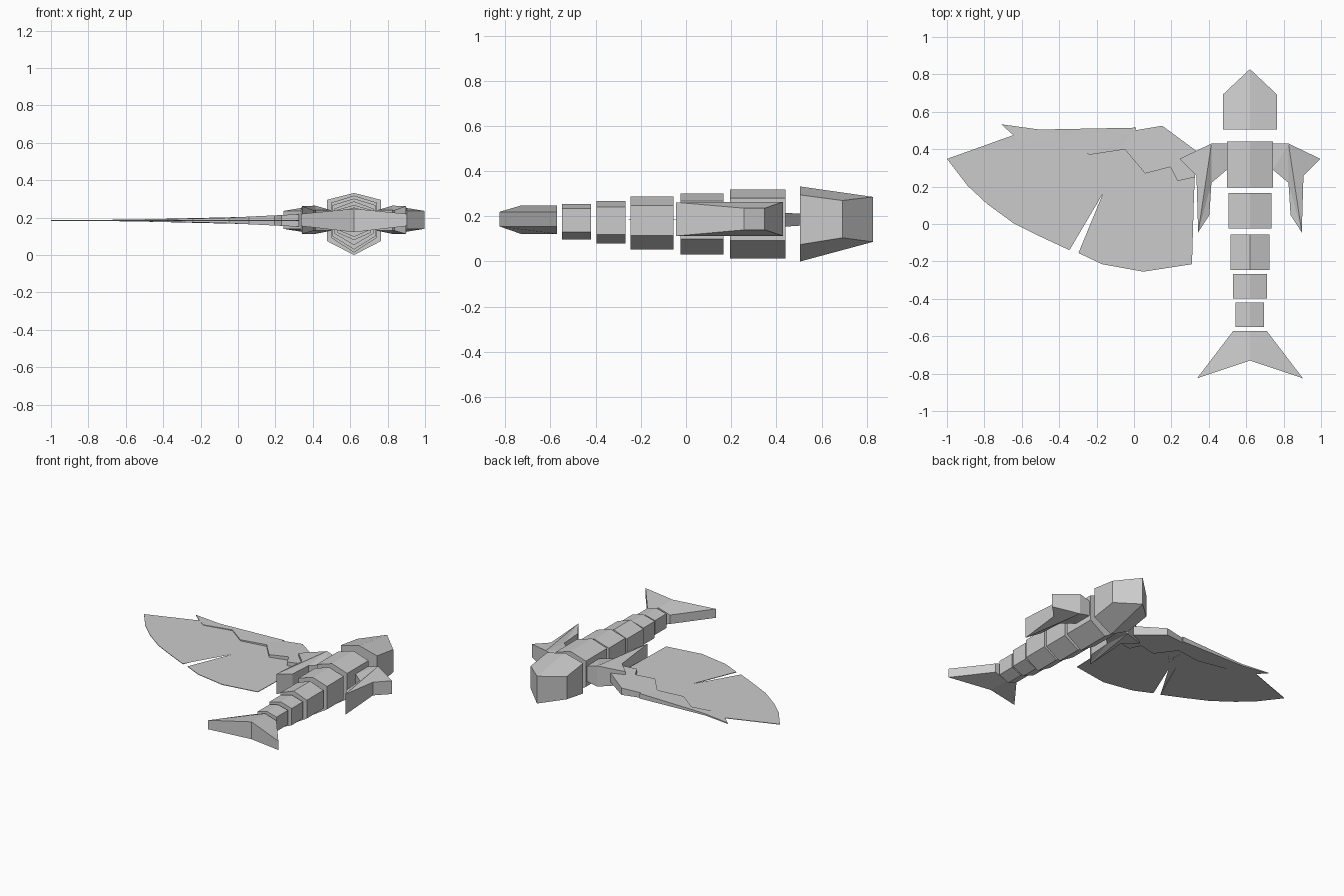
import bpy, bmesh

CX = 0.62   # body axis
MZ = 0.185  # wing mid height


def slab(name, pts, faces, mirror=False):
    """Solid from plan points (x, y, z_low, z_high) and top faces; sides close the border."""
    bm = bmesh.new()
    for sign in ((1, -1) if mirror else (1,)):
        def place(p, k):
            x = p[0] if sign > 0 else 2 * CX - p[0]
            return bm.verts.new((x, p[1], p[k]))
        lo = [place(p, 2) for p in pts]
        hi = [place(p, 3) for p in pts]
        edges = {(f[i - 1], f[i]) for f in faces for i in range(len(f))}
        for f in faces:
            bm.faces.new([hi[i] for i in f])
            bm.faces.new([lo[i] for i in reversed(f)])
        for a, b in edges:
            if (b, a) not in edges:
                bm.faces.new((lo[a], lo[b], hi[b], hi[a]))
    bmesh.ops.triangulate(bm, faces=[f for f in bm.faces if len(f.verts) > 4])
    bmesh.ops.recalc_face_normals(bm, faces=bm.faces)
    me = bpy.data.meshes.new(name)
    bm.to_mesh(me)
    bm.free()
    ob = bpy.data.objects.new(name, me)
    bpy.context.collection.objects.link(ob)
    return ob


def ridged(name, left, ridge):
    """Symmetric slab: two edge points and two ridge points, back then front."""
    (w0, y0, a0, b0), (w1, y1, a1, b1) = left
    pts = [(CX - w0, y0, a0, b0), (CX - w1, y1, a1, b1),
           (CX, *ridge[0]), (CX, *ridge[1]),
           (CX + w0, y0, a0, b0), (CX + w1, y1, a1, b1)]
    return slab(name, pts, [(0, 2, 3, 1), (2, 4, 5, 3)])


def wing_half(x):
    """Half thickness of wing bones, thinning toward the tip."""
    if x > -0.12:
        return 0.012 + (x + 0.12) * 0.048
    return max(0.003, 0.012 + (x + 0.12) * 0.015)


def wing_plate(name, outline, half):
    pts = [(x, y, MZ - half(x), MZ + half(x)) for x, y in outline]
    return slab(name, pts, [tuple(range(len(pts)))])


# head
ridged("head", [(0.145, 0.505, 0.075, 0.295), (0.145, 0.692, 0.105, 0.27)],
       [(0.505, 0.0, 0.332), (0.828, 0.087, 0.286)])

# body segments: half width, back y, front y, bottom, lower side, upper side, top
segments = [
    (0.122, 0.195, 0.44, 0.013, 0.093, 0.28, 0.318),
    (0.114, -0.025, 0.165, 0.03, 0.10, 0.267, 0.302),
    (0.105, -0.245, -0.055, 0.053, 0.115, 0.248, 0.287),
    (0.09, -0.397, -0.268, 0.08, 0.12, 0.242, 0.267),
    (0.076, -0.55, -0.42, 0.097, 0.13, 0.234, 0.254),
]
for i, (w, y0, y1, b, s0, s1, t) in enumerate(segments):
    ridged(f"body_segment_{i + 1}", [(w, y0, s0, s1), (w, y1, s0, s1)],
           [(y0, b, t), (y1, b, t)])

# forked tail
ridged("tail_fin", [(0.283, -0.825, 0.155, 0.22), (0.09, -0.572, 0.155, 0.22)],
       [(-0.73, 0.122, 0.248), (-0.572, 0.122, 0.248)])

# shoulders with a back-swept spike, mirrored about the body
shoulder = [(0.743, 0.43, 0.13, 0.24), (0.826, 0.43, 0.113, 0.264),
            (0.897, -0.045, 0.113, 0.262), (0.837, 0.048, 0.13, 0.24),
            (0.826, 0.22, 0.13, 0.24), (0.743, 0.29, 0.13, 0.24),
            (0.997, 0.348, 0.14, 0.236), (0.906, 0.257, 0.14, 0.236)]
slab("shoulders", shoulder, [(0, 5, 4, 3, 2, 1), (1, 2, 7, 6)], mirror=True)

# wing bones
wing_plate("forearm", [(0.152, 0.525), (0.334, 0.39), (0.325, 0.25), (0.233, 0.23),
                       (0.195, 0.305), (0.06, 0.27), (-0.067, 0.42), (-0.03, 0.495)],
           wing_half)
wing_plate("finger", [(0.012, 0.515), (-0.03, 0.4), (-0.08, 0.394), (-0.24, 0.37),
                      (-0.374, 0.47), (-0.58, 0.43), (-0.645, 0.475), (-0.71, 0.533),
                      (-0.505, 0.505)], wing_half)

# wing membranes, split by a slit
wing_plate("membrane", [
    (-1.0, 0.348), (-0.89, 0.205), (-0.785, 0.107), (-0.645, 0.005), (-0.495, -0.07),
    (-0.345, -0.14), (-0.195, 0.2), (-0.115, 0.26), (-0.1, 0.29), (-0.105, 0.355),
    (-0.055, 0.315), (-0.055, 0.285), (-0.12, 0.22), (-0.165, 0.165), (-0.297, -0.155),
    (-0.17, -0.215), (0.05, -0.255), (0.31, -0.215), (0.32, 0.13), (0.327, 0.3),
    (0.15, 0.44), (0.0, 0.49), (-0.505, 0.49), (-0.645, 0.475)], lambda x: 0.002)
